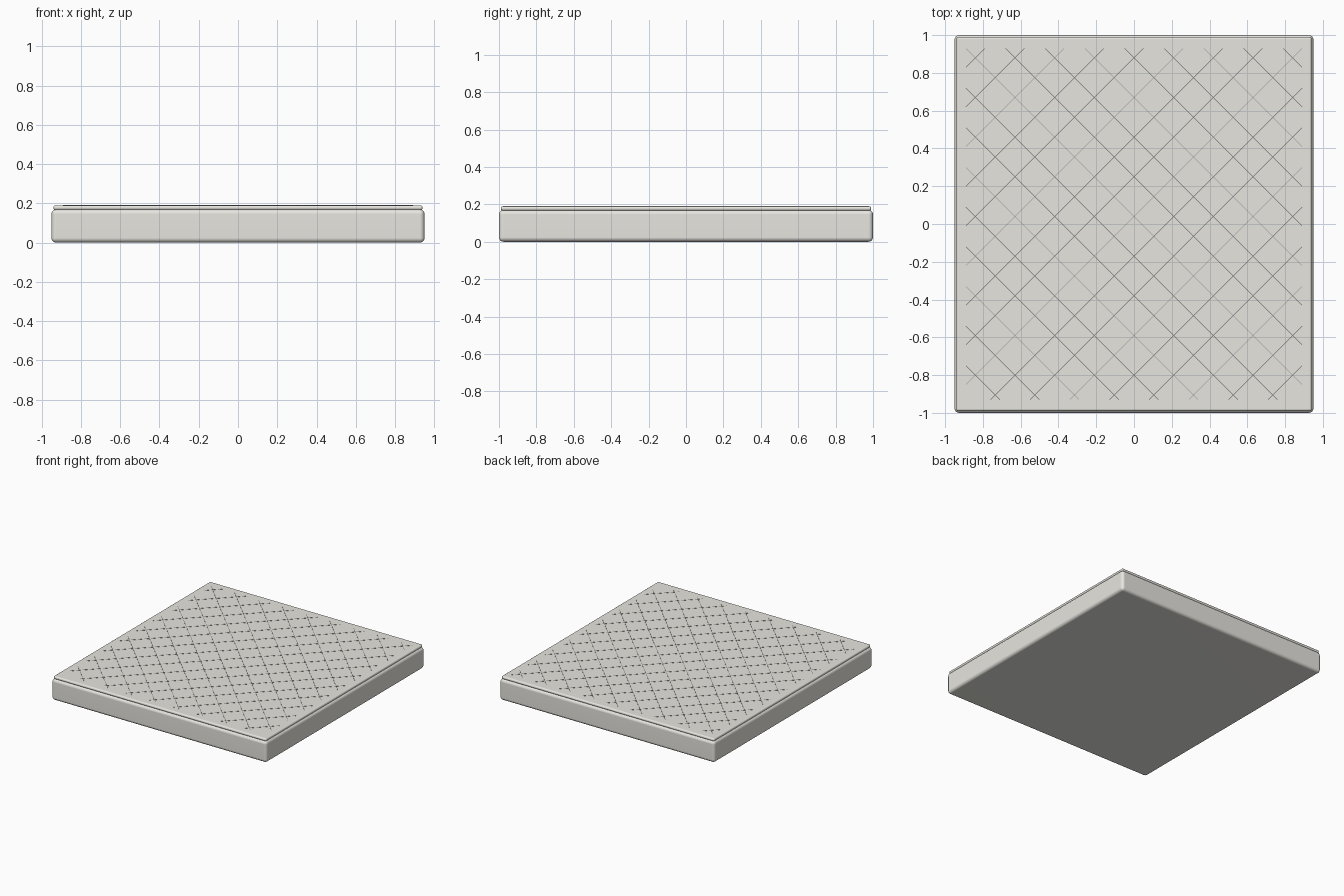
import bpy, bmesh, math
from mathutils import Matrix

if "Cube" in bpy.data.objects:
    bpy.data.objects.remove(bpy.data.objects["Cube"])


def material(name, r, g, b):
    m = bpy.data.materials.new(name)
    m.diffuse_color = (r, g, b, 1)
    m.use_nodes = True
    m.node_tree.nodes["Principled BSDF"].inputs["Base Color"].default_value = m.diffuse_color
    return m


def rounded_slab(name, sx, sy, z0, z1, radius, mat):
    bm = bmesh.new()
    bmesh.ops.create_cube(bm, size=1, matrix=Matrix.Translation((0, 0, (z0 + z1) / 2))
                          @ Matrix.Diagonal((sx, sy, z1 - z0, 1)))
    me = bpy.data.meshes.new(name)
    bm.to_mesh(me)
    bm.free()
    me.materials.append(mat)
    ob = bpy.data.objects.new(name, me)
    bpy.context.collection.objects.link(ob)
    bev = ob.modifiers.new("Bevel", 'BEVEL')
    bev.width = radius
    bev.segments = 4
    for p in me.polygons:
        p.use_smooth = True
    ob.modifiers.new("Normals", 'WEIGHTED_NORMAL')
    return ob


# Mattress body and the thin quilted pad on top
fabric = material("fabric", 0.80, 0.79, 0.74)
rounded_slab("mattress_body", 1.90, 2.0, 0.0, 0.17, 0.024, fabric)
rounded_slab("quilted_top", 1.88, 1.98, 0.166, 0.19, 0.011, fabric)

# Diagonal quilting seams, clipped to a rectangle inside the pad edge
HX, HY, STEP, WIDTH = 0.89, 0.93, 0.21, 0.003
bm = bmesh.new()
for side in (1, -1):
    for i in range(17):
        c = -1.64 + i * STEP              # line: x * side + y = c
        x0, x1 = max(-HX, c - HY), min(HX, c + HY)
        if x1 - x0 < 0.03:
            continue
        xm = (x0 + x1) / 2
        length = (x1 - x0) * math.sqrt(2)
        bmesh.ops.create_cube(
            bm, size=1,
            matrix=Matrix.Translation((xm * side, c - xm, 0.1897))
            @ Matrix.Rotation(-side * math.pi / 4, 4, 'Z')
            @ Matrix.Diagonal((length, WIDTH, 0.003, 1)))
me = bpy.data.meshes.new("quilting_seams")
bm.to_mesh(me)
bm.free()
me.materials.append(material("seam_thread", 0.22, 0.22, 0.21))
bpy.context.collection.objects.link(bpy.data.objects.new("quilting_seams", me))
